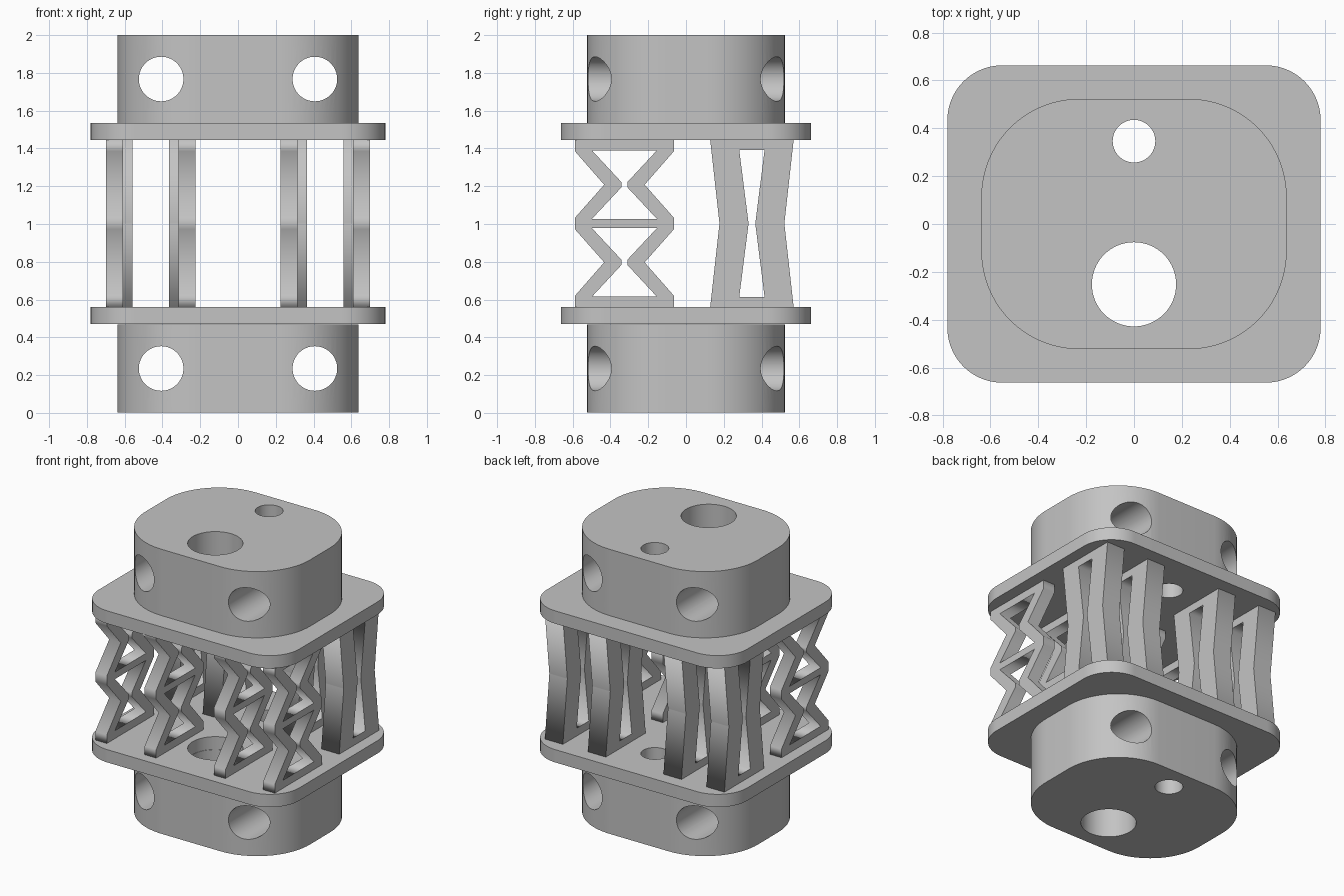
import bpy, bmesh
from math import sin, cos, pi
from mathutils import Matrix

if "Cube" in bpy.data.objects:
    bpy.data.objects.remove(bpy.data.objects["Cube"], do_unlink=True)

grey = bpy.data.materials.new("plain_grey")
grey.use_nodes = True
colour = (0.55, 0.55, 0.55, 1)
grey.diffuse_color = colour
grey.node_tree.nodes["Principled BSDF"].inputs["Base Color"].default_value = colour


def arc(cx, cy, r, start, end, n):
    return [(cx + r * cos(start + (end - start) * i / n),
             cy + r * sin(start + (end - start) * i / n)) for i in range(n + 1)]


def circle(cx, cy, r):
    return arc(cx, cy, r, 0, 2 * pi, 64)[:-1]


def rounded_rect(hx, hy, r):
    pts = []
    corners = [(1, 1), (-1, 1), (-1, -1), (1, -1)]
    for k, (sx, sy) in enumerate(corners):
        pts += arc(sx * (hx - r), sy * (hy - r), r, k * pi / 2, (k + 1) * pi / 2, 20)
    return pts


def solid(name, outlines, depth, matrix):
    """Extrude closed outlines (inner ones become holes) by depth, centred."""
    curve = bpy.data.curves.new(name, 'CURVE')
    curve.dimensions = '2D'
    curve.fill_mode = 'BOTH'
    curve.extrude = depth / 2
    for pts in outlines:
        spline = curve.splines.new('POLY')
        spline.points.add(len(pts) - 1)
        for p, (x, y) in zip(spline.points, pts):
            p.co = (x, y, 0, 1)
        spline.use_cyclic_u = True
    temp = bpy.data.objects.new(name + "_outline", curve)
    bpy.context.collection.objects.link(temp)
    graph = bpy.context.evaluated_depsgraph_get()
    mesh = bpy.data.meshes.new_from_object(temp.evaluated_get(graph))
    bpy.data.objects.remove(temp, do_unlink=True)
    bm = bmesh.new()
    bm.from_mesh(mesh)
    bmesh.ops.remove_doubles(bm, verts=bm.verts, dist=0.0001)
    bm.transform(matrix)
    bmesh.ops.recalc_face_normals(bm, faces=bm.faces)
    bm.to_mesh(mesh)
    bm.free()
    mesh.name = name
    mesh.materials.clear()
    mesh.materials.append(grey)
    obj = bpy.data.objects.new(name, mesh)
    bpy.context.collection.objects.link(obj)
    return obj


def activate(obj):
    bpy.ops.object.select_all(action='DESELECT')
    obj.select_set(True)
    bpy.context.view_layer.objects.active = obj


def smooth(obj):
    activate(obj)
    bpy.ops.object.shade_smooth_by_angle(angle=pi / 6)


def drill(obj, z):
    """Cut the two cross holes that run front to back."""
    bm = bmesh.new()
    for x in (-0.407, 0.407):
        bmesh.ops.create_cone(bm, cap_ends=True, segments=64, radius1=0.118, radius2=0.118, depth=2,
                              matrix=Matrix.Translation((x, 0, z)) @ Matrix.Rotation(pi / 2, 4, 'X'))
    mesh = bpy.data.meshes.new("cross_hole_cutter")
    bm.to_mesh(mesh)
    bm.free()
    mesh.materials.append(grey)
    cutter = bpy.data.objects.new("cross_hole_cutter", mesh)
    cutter.hide_render = True
    bpy.context.collection.objects.link(cutter)
    mod = obj.modifiers.new("cross_holes", 'BOOLEAN')
    mod.operation = 'DIFFERENCE'
    mod.solver = 'EXACT'
    mod.object = cutter
    activate(obj)
    bpy.ops.object.modifier_apply(modifier=mod.name)
    bpy.data.objects.remove(cutter, do_unlink=True)


# End blocks and flange plates, all pierced by the two vertical bores
bores = [circle(0, -0.252, 0.176), circle(0, 0.346, 0.089)]
for side, block_z, plate_z in (("lower", 0.235, 0.515), ("upper", 1.7675, 1.49)):
    block = solid(side + "_block", [rounded_rect(0.638, 0.523, 0.41)] + bores, 0.467,
                  Matrix.Translation((0, 0, block_z)))
    drill(block, block_z)
    smooth(block)
    plate = solid(side + "_plate", [rounded_rect(0.78, 0.663, 0.23)] + bores, 0.09,
                  Matrix.Translation((0, 0, plate_z)))
    smooth(plate)

BOTTOM, TOP, MID = 0.56, 1.445, 1.0025


def mirrored(half, centre):
    """Close an outline from its right half, given as (offset, z) going up."""
    return ([(centre + d, z) for d, z in half] +
            [(centre - d, z) for d, z in reversed(half)])


def flip_z(half):
    return half + [(d, 2 * MID - z) for d, z in reversed(half)]


# Front springs: zigzag legs joined by three bars
spring_outer = flip_z([(0.262, BOTTOM), (0.262, 0.62), (0.107, 0.797), (0.262, 0.972)])
window = [(0.172, 0.615), (0.016, 0.783), (0.016, 0.811), (0.172, 0.978)]
upper_window = [(d, 2 * MID - z) for d, z in reversed(window)]
spring = [mirrored(h, -0.326) for h in (spring_outer, window, upper_window)]

# Back flexures: waisted frame with one hourglass opening
flexure = [mirrored(flip_z([(0.221, BOTTOM), (0.172, MID - 0.002)]), 0.349),
           mirrored(flip_z([(0.067, 0.614), (0.018, MID - 0.002)]), 0.349)]

# Profiles lie in the y-z plane and are extruded along x
upright = Matrix(((0, 0, 1, 0), (1, 0, 0, 0), (0, 1, 0, 0), (0, 0, 0, 1)))
for label, profile, width in (("front_spring", spring, 0.09), ("back_flexure", flexure, 0.14)):
    for s, side in ((-1, "right"), (1, "left")):
        # Each pair shares its outer and inner limits
        for place, x in (("outer", 0.698 - width / 2), ("inner", 0.224 + width / 2)):
            solid(f"{side}_{place}_{label}", profile, width,
                  Matrix.Translation((s * x, 0, 0)) @ upright)
